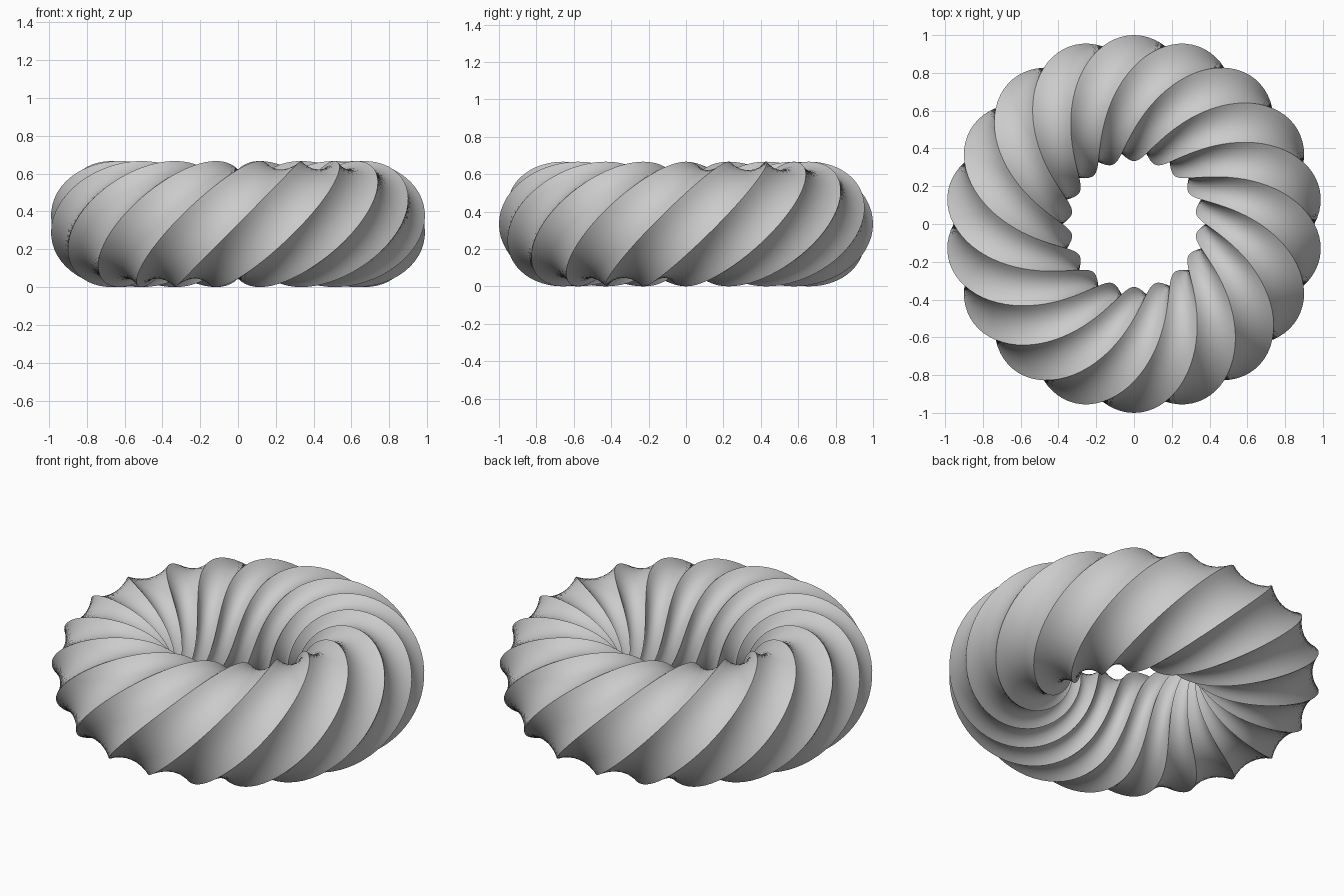
import bpy, bmesh
from math import cos, sin, pi, radians
from mathutils import Vector

cube = bpy.data.objects.get("Cube")
if cube:
    bpy.data.objects.remove(cube)

RING = 2 / 3        # radius of the ring's centre line
TUBE = 1 / 3        # radius of the profile's corners
SIDES = 6           # hexagonal profile
TURNS = 3           # full twists on the way round
SEGMENTS = 180
CUTS = 8            # divisions along each profile side


def hexagon_profile():
    """Points along the straight sides of the hexagon."""
    corners = [Vector((cos(2 * pi * i / SIDES), sin(2 * pi * i / SIDES))) * TUBE
               for i in range(SIDES)]
    return [corners[i].lerp(corners[(i + 1) % SIDES], c / CUTS)
            for i in range(SIDES) for c in range(CUTS)]


# Plain grey finish
grey = bpy.data.materials.new("plain_grey")
grey.use_nodes = True
colour = (0.6, 0.6, 0.6, 1)
grey.diffuse_color = colour
grey.node_tree.nodes["Principled BSDF"].inputs["Base Color"].default_value = colour

# Sweep the hexagon round the ring while it twists
bm = bmesh.new()
profile = hexagon_profile()
loops = []
for s in range(SEGMENTS):
    turn = 2 * pi * s / SEGMENTS
    around = turn - pi / 2
    twist = TURNS * turn
    loop = []
    for p in profile:
        out = RING + p.x * cos(twist) - p.y * sin(twist)
        up = TUBE + p.x * sin(twist) + p.y * cos(twist)
        loop.append(bm.verts.new((out * cos(around), out * sin(around), up)))
    loops.append(loop)

count = len(profile)
for s in range(SEGMENTS):
    here, ahead = loops[s], loops[(s + 1) % SEGMENTS]
    for i in range(count):
        j = (i + 1) % count
        bm.faces.new((here[i], ahead[i], ahead[j], here[j]))
bmesh.ops.recalc_face_normals(bm, faces=bm.faces)

mesh = bpy.data.meshes.new("twisted_ring")
bm.to_mesh(mesh)
bm.free()
mesh.materials.append(grey)
ring = bpy.data.objects.new("twisted_ring", mesh)
bpy.context.collection.objects.link(ring)

# Smooth faces with crisp spiral ridges
bpy.ops.object.select_all(action="DESELECT")
ring.select_set(True)
bpy.context.view_layer.objects.active = ring
bpy.ops.object.shade_smooth_by_angle(angle=radians(25))
